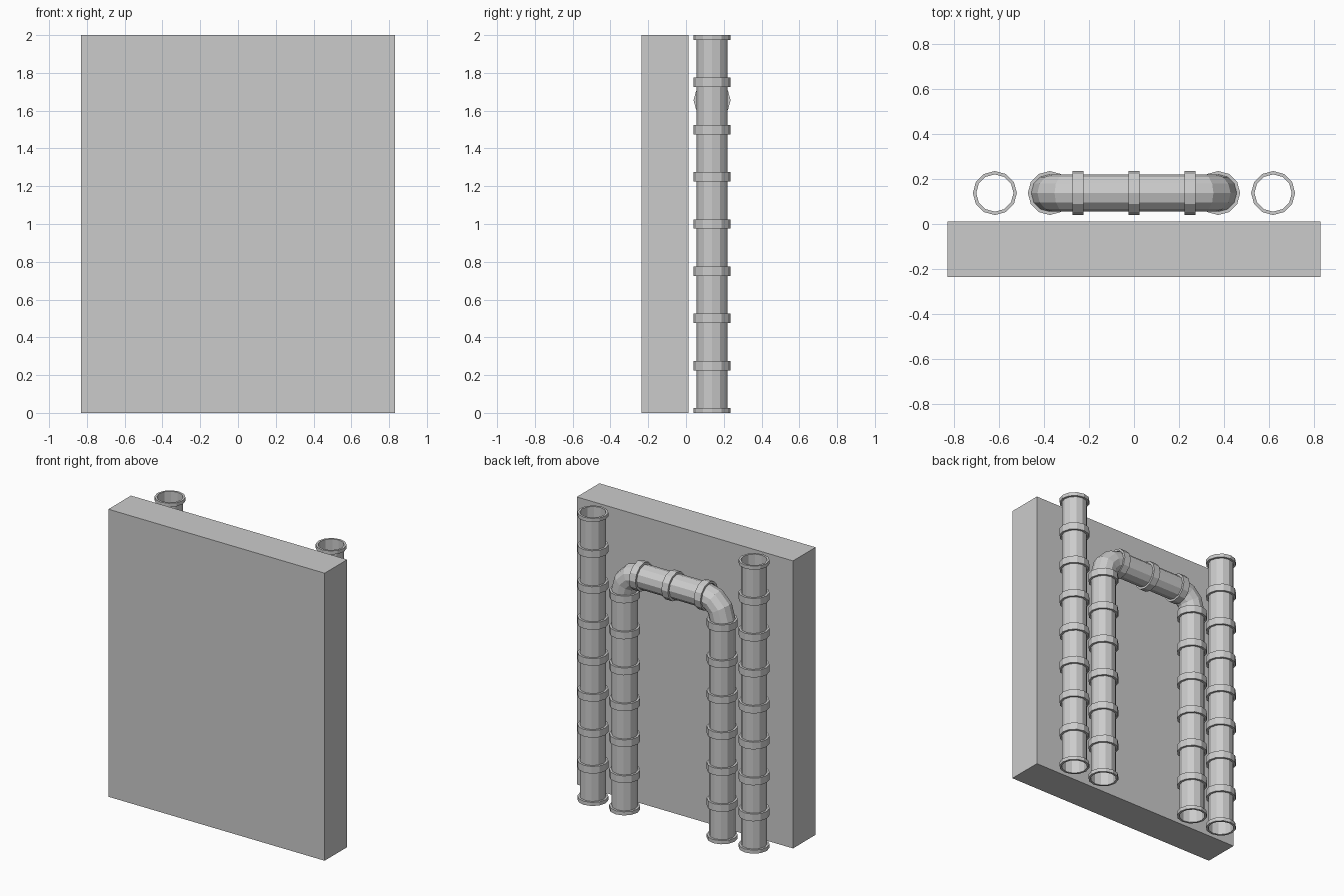
import bpy, bmesh
from math import sin, cos, pi
from mathutils import Vector

if "Cube" in bpy.data.objects:
    bpy.data.objects.remove(bpy.data.objects["Cube"])

SIDES = 12
PIPE_R, COLLAR_R = 0.083, 0.098
PIPE_Y = 0.138
HALF = 0.025      # half collar length
ARCH_X, ARCH_Z, BEND = 0.375, 1.655, 0.125


def loft(name, stations, closed=False):
    """Loft 12-sided rings; each station is (x, z, direction angle in xz, radius)."""
    bm = bmesh.new()
    rings = []
    for x, z, ang, r in stations:
        normal = Vector((sin(ang), 0, -cos(ang)))
        side = Vector((0, 1, 0))
        c = Vector((x, PIPE_Y, z))
        rings.append([bm.verts.new(c + r * (normal * cos(2 * pi * i / SIDES)
                                            + side * sin(2 * pi * i / SIDES)))
                      for i in range(SIDES)])
    pairs = list(zip(rings, rings[1:]))
    if closed:
        pairs.append((rings[-1], rings[0]))
    for a, b in pairs:
        for i in range(SIDES):
            j = (i + 1) % SIDES
            bm.faces.new((a[i], a[j], b[j], b[i]))
    bmesh.ops.recalc_face_normals(bm, faces=bm.faces)
    mesh = bpy.data.meshes.new(name)
    bm.to_mesh(mesh)
    bm.free()
    obj = bpy.data.objects.new(name, mesh)
    bpy.context.collection.objects.link(obj)
    return obj


def collar(name, x, z, ang, back=HALF, front=HALF):
    """Flanged joint: rectangular section ring around the pipe."""
    dx, dz = cos(ang), sin(ang)
    prof = [(-back, PIPE_R), (-back, COLLAR_R), (front, COLLAR_R), (front, PIPE_R)]
    loft(name, [(x + dx * t, z + dz * t, ang, r) for t, r in prof], closed=True)


def vertical_collars(name, x, count, capped):
    for k in range(count + 1):
        collar(name, x, k * 0.25, pi / 2,
               back=0 if k == 0 else HALF,
               front=0 if capped and k == count else HALF)


# Wall slab
bpy.ops.mesh.primitive_cube_add(size=1, location=(0, -0.112, 1))
wall = bpy.context.object
wall.name = "wall"
wall.scale = (1.664, 0.248, 2)

# Outer straight pipes
for s in (-1, 1):
    loft("outer_pipe", [(s * 0.62, 0, pi / 2, PIPE_R), (s * 0.62, 2, pi / 2, PIPE_R)])
    vertical_collars("outer_collar", s * 0.62, 8, True)
    vertical_collars("arch_leg_collar", s * ARCH_X, 6, False)

# Arched pipe: up the left leg, round two elbows, down the right leg
path = [(-ARCH_X, 0, pi / 2, PIPE_R)]
for cx, start in ((-ARCH_X + BEND, pi / 2), (ARCH_X - BEND, 0)):
    for k in range(4):
        a = start - k * pi / 6
        path.append((cx - BEND * sin(a), ARCH_Z - BEND + BEND * cos(a), a, PIPE_R))
path.append((ARCH_X, 0, -pi / 2, PIPE_R))
loft("arch_pipe", path)

# Collars on the crossing pipe
for x in (-0.25, 0, 0.25):
    collar("arch_top_collar", x, ARCH_Z, 0)
